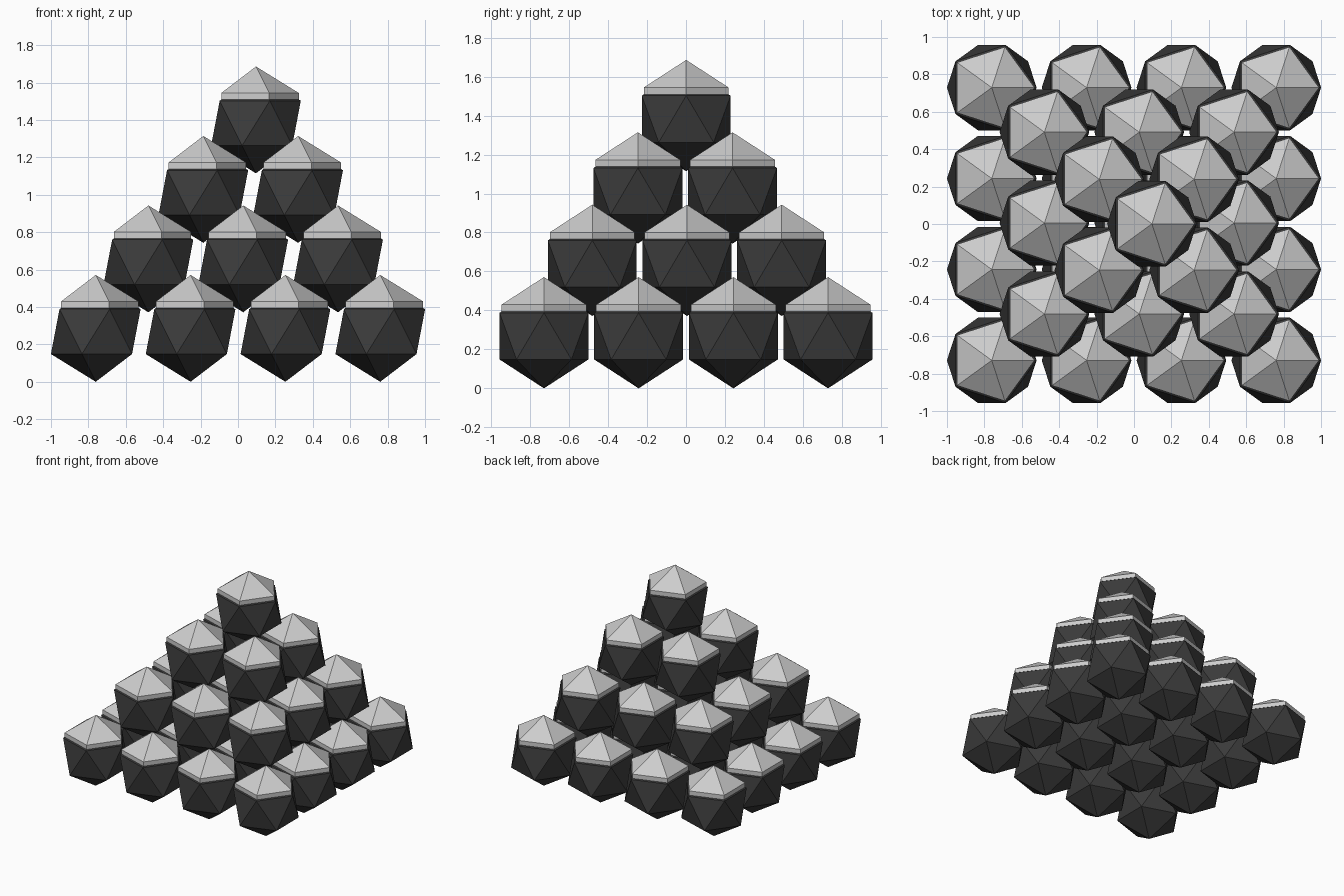
import bpy, bmesh
from mathutils import Vector

cube = bpy.data.objects.get("Cube")
if cube:
    bpy.data.objects.remove(cube, do_unlink=True)

RADIUS = 0.268          # stone radius
CAP_RADIUS = 0.256      # radius of the solid the cap is sliced from
CAP_LIFT = 0.047        # cap centre above stone centre
LIP = 0.058             # height of the cap's skirt
STEP = Vector((0.507, 0.486, 0.3715))
# centre of each square layer, bottom to top
LAYER_OFFSETS = [(0, 0), (0.028, 0.005), (0.068, -0.004), (0.096, 0.001)]


def material(name, value):
    mat = bpy.data.materials.new(name)
    mat.use_nodes = True
    colour = (value, value, value, 1)
    mat.diffuse_color = colour
    mat.node_tree.nodes["Principled BSDF"].inputs["Base Color"].default_value = colour
    return mat


def finish(bm, name, mat):
    bmesh.ops.recalc_face_normals(bm, faces=bm.faces)
    mesh = bpy.data.meshes.new(name)
    bm.to_mesh(mesh)
    bm.free()
    mesh.materials.append(mat)
    return mesh


def stone_mesh(mat):
    # plain twenty-sided solid standing on a point
    bm = bmesh.new()
    bmesh.ops.create_icosphere(bm, subdivisions=1, radius=RADIUS)
    return finish(bm, "stone", mat)


def cap_mesh(mat):
    # five top faces with a short vertical skirt, closed underneath
    bm = bmesh.new()
    bmesh.ops.create_icosphere(bm, subdivisions=1, radius=CAP_RADIUS)
    low = [v for v in bm.verts if v.co.z < 0]
    bmesh.ops.delete(bm, geom=low, context="VERTS")
    rim = [e for e in bm.edges if e.is_boundary]
    skirt = bmesh.ops.extrude_edge_only(bm, edges=rim)["geom"]
    verts = [g for g in skirt if isinstance(g, bmesh.types.BMVert)]
    bmesh.ops.translate(bm, verts=verts, vec=(0, 0, -LIP))
    bmesh.ops.holes_fill(bm, edges=[e for e in bm.edges if e.is_boundary])
    bmesh.ops.translate(bm, verts=bm.verts, vec=(0, 0, CAP_LIFT))
    return finish(bm, "cap", mat)


def place(name, mesh, location):
    obj = bpy.data.objects.new(name, mesh)
    obj.location = location
    bpy.context.collection.objects.link(obj)


stone = stone_mesh(material("dark grey", 0.043))
cap = cap_mesh(material("light grey", 0.61))

# stacked square layers, each one stone narrower than the layer below
for layer, (off_x, off_y) in enumerate(LAYER_OFFSETS):
    count = len(LAYER_OFFSETS) - layer
    for row in range(count):
        for col in range(count):
            spot = Vector((off_x + (col - (count - 1) / 2) * STEP.x,
                           off_y + (row - (count - 1) / 2) * STEP.y,
                           RADIUS + layer * STEP.z))
            tag = f"layer{layer + 1}_row{row + 1}_{col + 1}"
            place("stone_" + tag, stone, spot)
            place("cap_" + tag, cap, spot)
